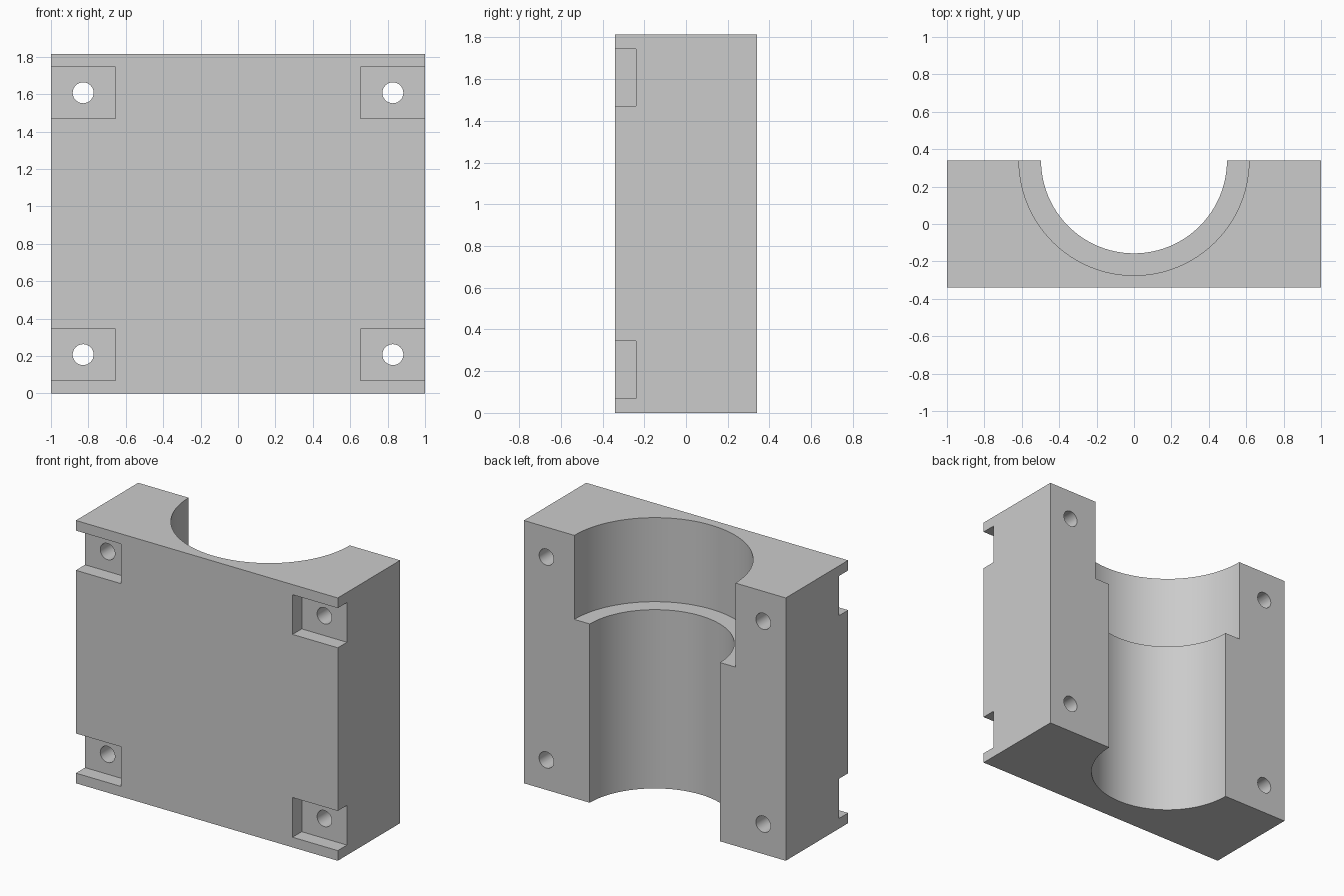
import bpy
import bmesh
from math import pi
from mathutils import Matrix, Vector

default = bpy.data.objects.get("Cube")
if default:
    bpy.data.objects.remove(default, do_unlink=True)

WIDTH, DEPTH, HEIGHT = 2.0, 0.68, 1.814
BACK = DEPTH / 2
LEDGE = 1.234          # height of the step inside the bore
OVER = 0.1             # how far cutters run past the surface

grey = bpy.data.materials.new("plain_grey")
grey.use_nodes = True
colour = (0.6, 0.6, 0.6, 1)
grey.diffuse_color = colour
grey.node_tree.nodes["Principled BSDF"].inputs["Base Color"].default_value = colour


def finish(name, bm):
    mesh = bpy.data.meshes.new(name)
    bm.to_mesh(mesh)
    bm.free()
    mesh.materials.append(grey)
    obj = bpy.data.objects.new(name, mesh)
    bpy.context.collection.objects.link(obj)
    return obj


def box(name, low, high):
    low, high = Vector(low), Vector(high)
    bm = bmesh.new()
    bmesh.ops.create_cube(bm, size=1, matrix=Matrix.Translation((low + high) / 2)
                          @ Matrix.Diagonal((*(high - low), 1)))
    return finish(name, bm)


def cylinder(name, centre, radius, length, sides, along_y=False):
    turn = Matrix.Rotation(pi / 2, 4, "X") if along_y else Matrix.Identity(4)
    bm = bmesh.new()
    bmesh.ops.create_cone(bm, cap_ends=True, segments=sides, radius1=radius,
                          radius2=radius, depth=length,
                          matrix=Matrix.Translation(centre) @ turn)
    return finish(name, bm)


def cut(target, cutter):
    cutter.hide_render = True
    mod = target.modifiers.new(cutter.name, "BOOLEAN")
    mod.operation = "DIFFERENCE"
    mod.solver = "EXACT"
    mod.object = cutter
    bpy.context.view_layer.objects.active = target
    bpy.ops.object.modifier_apply(modifier=mod.name)
    bpy.data.objects.remove(cutter, do_unlink=True)


# Main block
block = box("clamp_block", (-WIDTH / 2, -BACK, 0), (WIDTH / 2, BACK, HEIGHT))

# Half-round bore with a wider upper seat
cut(block, cylinder("bore", (0, BACK, HEIGHT / 2), 0.497, HEIGHT + 2 * OVER, 96))
seat = HEIGHT + OVER - LEDGE
cut(block, cylinder("upper_seat", (0, BACK, LEDGE + seat / 2), 0.615, seat, 96))

# Corner pockets, open to the sides, each with a through bolt hole
for side in (-1, 1):
    inner, outer = side * 0.655, side * (WIDTH / 2 + OVER)
    for z in (0.207, 1.607):
        cut(block, box("pocket", (min(inner, outer), -BACK - OVER, z - 0.137),
                       (max(inner, outer), -0.24, z + 0.137)))
        cut(block, cylinder("bolt_hole", (side * 0.828, 0, z), 0.056,
                            DEPTH + 2 * OVER, 32, along_y=True))

# Smooth the round walls, keep the machined edges sharp
bpy.ops.object.select_all(action="DESELECT")
block.select_set(True)
bpy.context.view_layer.objects.active = block
bpy.ops.object.shade_smooth_by_angle(angle=pi / 6)
